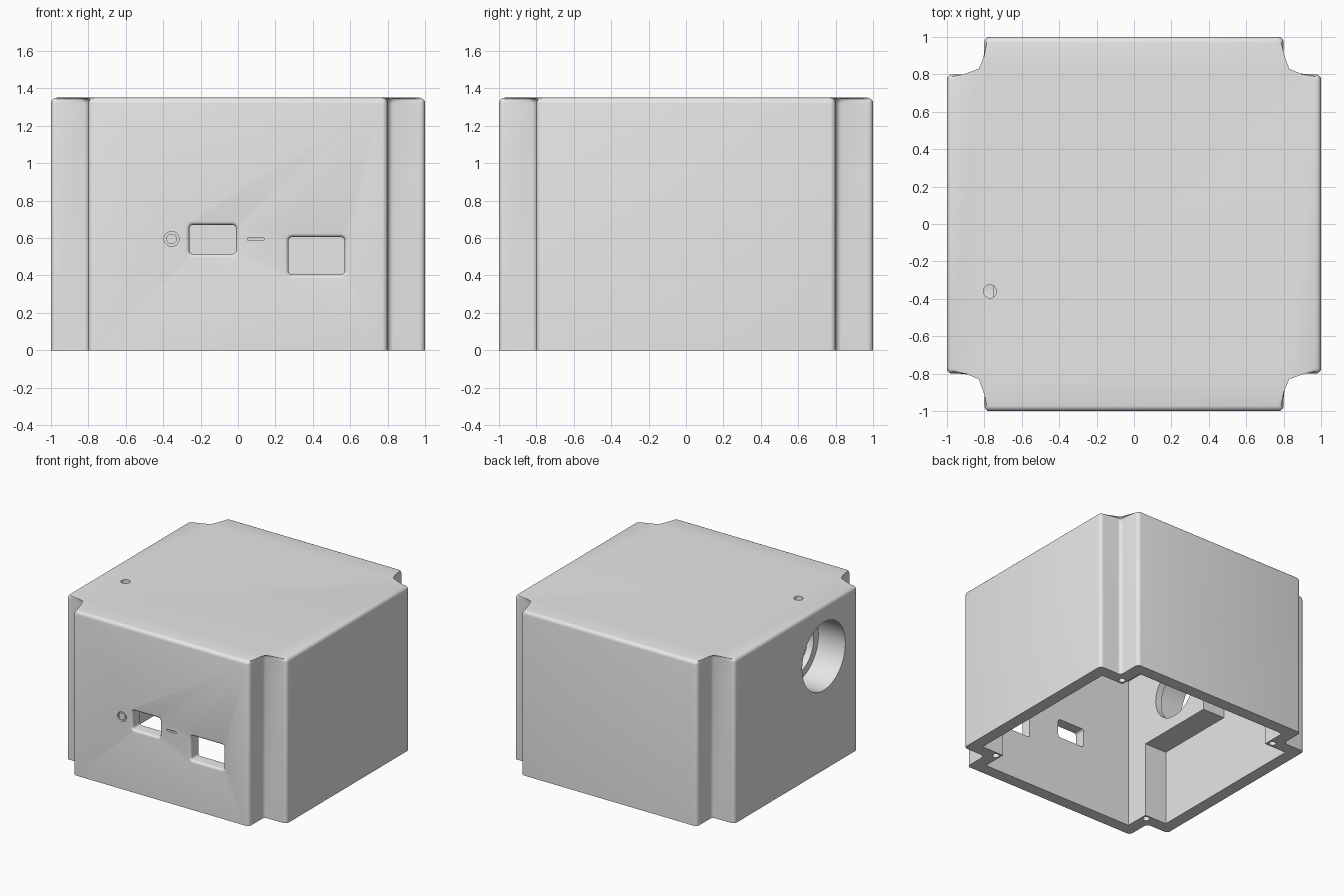
import bpy, bmesh, math
from mathutils import Matrix, Vector

if "Cube" in bpy.data.objects:
    bpy.data.objects.remove(bpy.data.objects["Cube"])

HEIGHT, WALL, FILLET = 1.35, 0.1, 0.03

grey = bpy.data.materials.new("light grey plastic")
grey.use_nodes = True
colour = (0.8, 0.8, 0.8, 1)
grey.diffuse_color = colour
grey.node_tree.nodes["Principled BSDF"].inputs["Base Color"].default_value = colour


def make(name, bm):
    bmesh.ops.recalc_face_normals(bm, faces=bm.faces)
    mesh = bpy.data.meshes.new(name)
    bm.to_mesh(mesh)
    bm.free()
    mesh.materials.append(grey)
    obj = bpy.data.objects.new(name, mesh)
    bpy.context.collection.objects.link(obj)
    return obj


def loft(rings):
    """Closed solid through rings of equal point count."""
    bm = bmesh.new()
    loops = [[bm.verts.new(p) for p in ring] for ring in rings]
    for a, b in zip(loops, loops[1:]):
        for i in range(len(a)):
            j = (i + 1) % len(a)
            bm.faces.new((a[i], a[j], b[j], b[i]))
    bm.faces.new(loops[0])
    bm.faces.new(loops[-1])
    return bm


def cross(half, arm, z0, z1):
    """Square prism with its four corners notched out."""
    quarter = [(half, -arm), (half, arm), (arm, arm)]
    pts = []
    for k in range(4):
        turn = Matrix.Rotation(k * math.pi / 2, 3, "Z")
        pts += [turn @ Vector((x, y, 0)) for x, y in quarter]
    return loft([[(p.x, p.y, z) for p in pts] for z in (z0, z1)])


def box(name, lo, hi):
    bm = bmesh.new()
    bmesh.ops.create_cube(bm, size=1)
    for v in bm.verts:
        v.co = [(l + h) / 2 + c * (h - l) for l, h, c in zip(lo, hi, v.co)]
    return make(name, bm)


def cylinder(name, start, end, radius, sides=32):
    a, b = Vector(start), Vector(end)
    bm = bmesh.new()
    turn = (b - a).to_track_quat("Z", "Y").to_matrix().to_4x4()
    bmesh.ops.create_cone(bm, cap_ends=True, segments=sides, radius1=radius,
                          radius2=radius, depth=(b - a).length,
                          matrix=Matrix.Translation((a + b) / 2) @ turn)
    return make(name, bm)


def rounded_rect(x0, x1, z0, z1, grow, y, radius=0.02, steps=5):
    """Rounded rectangle in the front plane, grown outward."""
    pts = []
    corners = [(x1, z1), (x0, z1), (x0, z0), (x1, z0)]
    signs = [(1, 1), (-1, 1), (-1, -1), (1, -1)]
    for k, ((x, z), (sx, sz)) in enumerate(zip(corners, signs)):
        for i in range(steps + 1):
            a = (k + i / steps) * math.pi / 2
            pts.append((x - sx * radius + (radius + grow) * math.cos(a), y,
                        z - sz * radius + (radius + grow) * math.sin(a)))
    return pts


def combine(target, other, operation):
    mod = target.modifiers.new(operation, "BOOLEAN")
    mod.operation, mod.solver, mod.object = operation, "EXACT", other
    bpy.context.view_layer.objects.active = target
    bpy.ops.object.modifier_apply(modifier=mod.name)
    bpy.data.objects.remove(other)


# Outer housing: rounded upright and top edges, sharp foot
bm = cross(1, 0.8, 0, HEIGHT)
edges = [e for e in bm.edges if max(v.co.z for v in e.verts) > 0.5]
bmesh.ops.bevel(bm, geom=edges, offset=FILLET, segments=5, profile=0.5,
                affect="EDGES", clamp_overlap=True)
housing = make("housing", bm)

# Hollow inside, open at the bottom
cavity = make("cavity_cutter", cross(1 - WALL, 0.8 - WALL, -0.2, HEIGHT - WALL))
combine(housing, cavity, "DIFFERENCE")

# Thick block around the side bore
bore_y, bore_z = -0.36, 0.935
block = box("bore_block", (-0.95, -0.75, 0.62), (-0.7, -0.02, HEIGHT - 0.05))
combine(housing, block, "UNION")

# Side bore with a narrower lip at its inner end, and its set screw hole
for name, depth, radius in (("bore", -0.755, 0.28), ("lip", -0.6, 0.22)):
    cutter = cylinder(name + "_cutter", (-1.2, bore_y, bore_z),
                      (depth, bore_y, bore_z), radius, 64)
    combine(housing, cutter, "DIFFERENCE")
combine(housing, cylinder("set_screw_cutter", (-0.77, bore_y, 1.1),
                          (-0.77, bore_y, 1.5), 0.035), "DIFFERENCE")

# Front port openings with rounded outer edges
for x0, x1, z0, z1 in ((-0.26, -0.01, 0.515, 0.67), (0.27, 0.57, 0.405, 0.605)):
    r = 0.02
    rings = [rounded_rect(x0, x1, z0, z1, r, -1.05)]
    for i in range(6):
        a = i / 5 * math.pi / 2
        rings.append(rounded_rect(x0, x1, z0, z1, r * (1 - math.sin(a)),
                                  -1 + r * (1 - math.cos(a))))
    rings.append(rounded_rect(x0, x1, z0, z1, 0, -0.8))
    combine(housing, make("port_cutter", loft(rings)), "DIFFERENCE")

# Shallow engraved ring and dash on the front
combine(housing, cylinder("ring_cutter", (-0.355, -1.1, 0.595),
                          (-0.355, -0.98, 0.595), 0.04), "DIFFERENCE")
dash = [rounded_rect(0.05, 0.14, 0.587, 0.602, 0, y, 0.007) for y in (-1.1, -0.98)]
combine(housing, make("dash_cutter", loft(dash)), "DIFFERENCE")
button = cylinder("ring_centre", (-0.355, -1, 0.595), (-0.355, -0.97, 0.595), 0.028)

# Blind screw holes in the four corners of the foot
for sx in (-1, 1):
    for sy in (-1, 1):
        x, y = sx * 0.74, sy * 0.74
        combine(housing, cylinder("screw_cutter", (x, y, -0.1), (x, y, 0.25),
                                  0.026, 20), "DIFFERENCE")

# Smooth rounds, sharp corners
for obj in (housing, button):
    bpy.ops.object.select_all(action="DESELECT")
    obj.select_set(True)
    bpy.context.view_layer.objects.active = obj
    bpy.ops.object.shade_smooth_by_angle(angle=math.radians(30))
